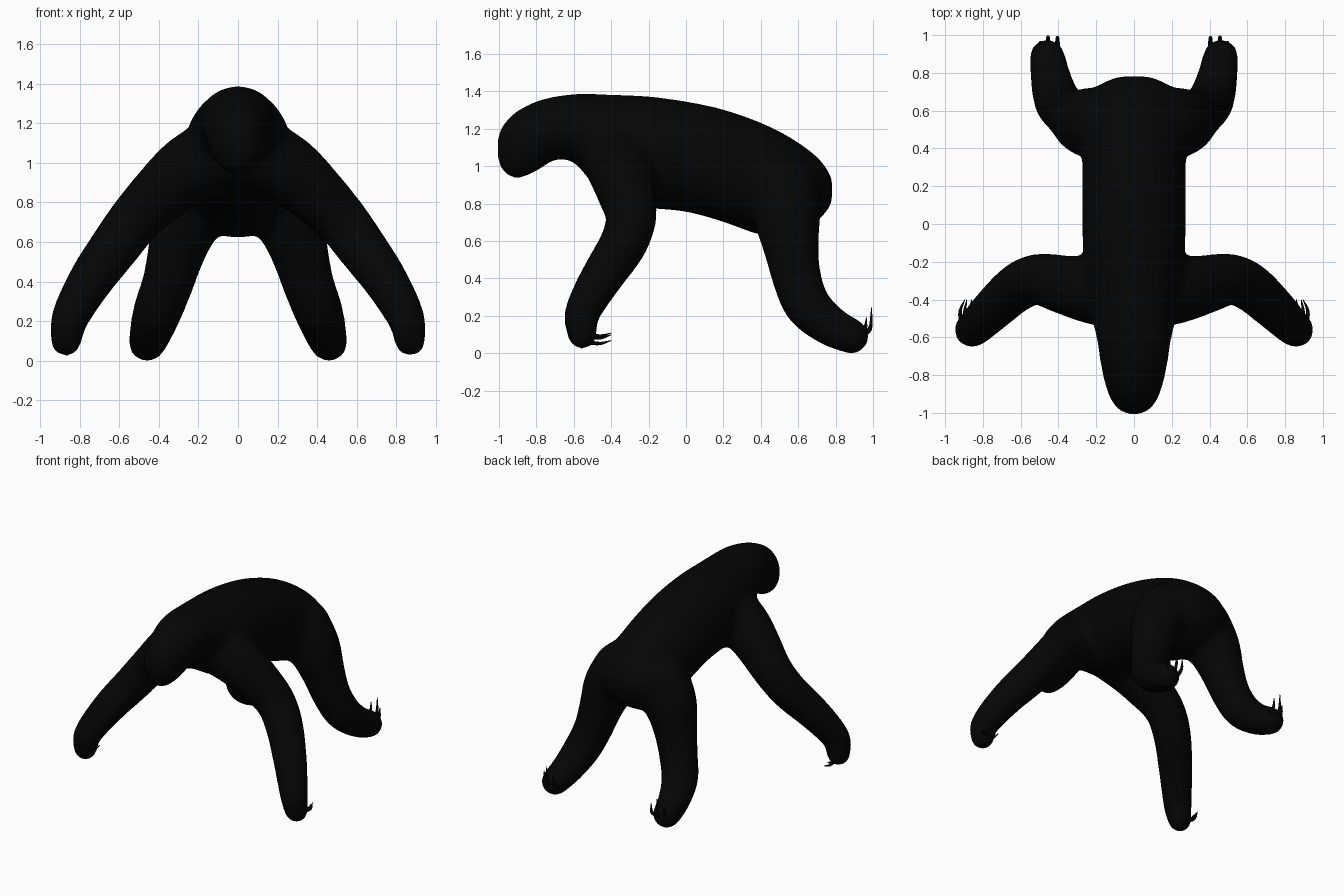
import bpy, bmesh, math
from mathutils import Vector

cube = bpy.data.objects.get("Cube")
if cube:
    bpy.data.objects.remove(cube, do_unlink=True)

fur = bpy.data.materials.new("black_fur")
fur.use_nodes = True
fur.diffuse_color = (0.0015, 0.0015, 0.0015, 1)
bsdf = next(n for n in fur.node_tree.nodes if n.type == 'BSDF_PRINCIPLED')
bsdf.inputs["Base Color"].default_value = fur.diffuse_color


def spline(points, steps):
    """Catmull-Rom curve through tuples of any length."""
    pts = [Vector(p) for p in points]
    pts = [pts[0] * 2 - pts[1]] + pts + [pts[-1] * 2 - pts[-2]]
    out = []
    for a, b, c, d in zip(pts, pts[1:], pts[2:], pts[3:]):
        for i in range(steps):
            t = i / steps
            out.append((b * 2 + (c - a) * t + (a * 2 - b * 5 + c * 4 - d) * t**2
                        + (b * 3 - a - c * 3 + d) * t**3) / 2)
    return out + [pts[-2]]


def loft(bm, rings):
    """Skin a list of vertex rings and close both ends."""
    rings = [[bm.verts.new(p) for p in ring] for ring in rings]
    n = len(rings[0])
    for r, s in zip(rings, rings[1:]):
        for i in range(n):
            bm.faces.new((r[i], r[(i + 1) % n], s[(i + 1) % n], s[i]))
    bm.faces.new(rings[0][::-1])
    bm.faces.new(rings[-1])


def ellipse(centre, u, v, n):
    return [centre + u * math.cos(2 * math.pi * i / n) + v * math.sin(2 * math.pi * i / n)
            for i in range(n)]


def tube(bm, path, steps=5, n=24, ball_ends=True):
    """Round limb along (x, y, z, radius) points."""
    pts = spline(path, steps)
    rings = []
    for i, p in enumerate(pts):
        t = (pts[min(i + 1, len(pts) - 1)].xyz - pts[max(i - 1, 0)].xyz).normalized()
        u = t.cross(Vector((0.77, 0.64, 0))).normalized()
        rings.append(ellipse(p.xyz, u * p.w, t.cross(u) * p.w, n))
    loft(bm, rings)
    if ball_ends:
        for p in (pts[0], pts[-1]):
            ball = bmesh.ops.create_icosphere(bm, subdivisions=3, radius=p.w)
            bmesh.ops.translate(bm, verts=ball["verts"], vec=p.xyz)


def finish(bm, name):
    bmesh.ops.recalc_face_normals(bm, faces=bm.faces)
    mesh = bpy.data.meshes.new(name)
    bm.to_mesh(mesh)
    bm.free()
    mesh.materials.append(fur)
    mesh.shade_smooth()
    ob = bpy.data.objects.new(name, mesh)
    bpy.context.collection.objects.link(ob)
    return ob


# Head and trunk: (y, top, bottom, half width)
trunk = [(-1.008, 1.165, 1.03, .03), (-.99, 1.21, .98, .075), (-.95, 1.258, .945, .112),
         (-.9, 1.302, .93, .138), (-.8, 1.35, .97, .167), (-.7, 1.375, 1.035, .185),
         (-.6, 1.387, 1.02, .2), (-.5, 1.387, .91, .225), (-.35, 1.383, .81, .25),
         (-.2, 1.375, .775, .268), (0, 1.348, .755, .275), (.2, 1.305, .70, .275),
         (.4, 1.235, .63, .275), (.55, 1.16, .625, .27), (.66, 1.085, .68, .25),
         (.73, 1.02, .73, .2), (.782, .94, .8, .09)]
# Limbs on the left side: (x, y, z, radius)
arm = [(.12, -.365, 1.035, .19), (.25, -.345, .965, .178), (.375, -.32, .86, .158),
       (.51, -.293, .725, .138), (.62, -.338, .58, .13), (.75, -.455, .398, .116),
       (.85, -.555, .215, .098), (.87, -.555, .1, .083)]
leg = [(.16, .525, .87, .2), (.25, .54, .73, .183), (.308, .563, .56, .15),
       (.352, .593, .4, .133), (.405, .65, .255, .127), (.44, .77, .147, .111),
       (.46, .885, .09, .098)]
# Long curved claws
hand_claws = [[(x, -.53, z, .012), (x + .005, -.46, z - .008, .009), (x + dx, -.4, z + .008, .002)]
              for x, z, dx in ((.86, .06, 0), (.89, .09, -.005), (.915, .1, -.02))]
foot_claws = [[(x, .93, .09, .014), (x, y - .008, .13, .011), (x, y, z, .002)]
              for x, y, z in ((.405, .99, .2), (.455, .992, .245), (.495, .965, .19))]

body = bmesh.new()
loft(body, [ellipse(Vector((0, s[0], (s[1] + s[2]) / 2)), Vector((s[3], 0, 0)),
                    Vector((0, 0, (s[1] - s[2]) / 2)), 40) for s in spline(trunk, 3)])


def mirrored(path, side):
    return [(x * side, y, z, r) for x, y, z, r in path]


for side, word in ((1, "left"), (-1, "right")):
    for limb in (arm, leg):
        tube(body, mirrored(limb, side))
    for name, claws in (("hand", hand_claws), ("foot", foot_claws)):
        bm = bmesh.new()
        for claw in claws:
            tube(bm, mirrored(claw, side), 4, 8, False)
        finish(bm, f"{word}_{name}_claws")

# Fuse the trunk and limbs into one soft skin
ob = finish(body, "body")
remesh = ob.modifiers.new("fuse", 'REMESH')
remesh.mode = 'VOXEL'
remesh.voxel_size = 0.018
remesh.use_smooth_shade = True
smooth = ob.modifiers.new("soften", 'SMOOTH')
smooth.factor = 0.5
smooth.iterations = 30
